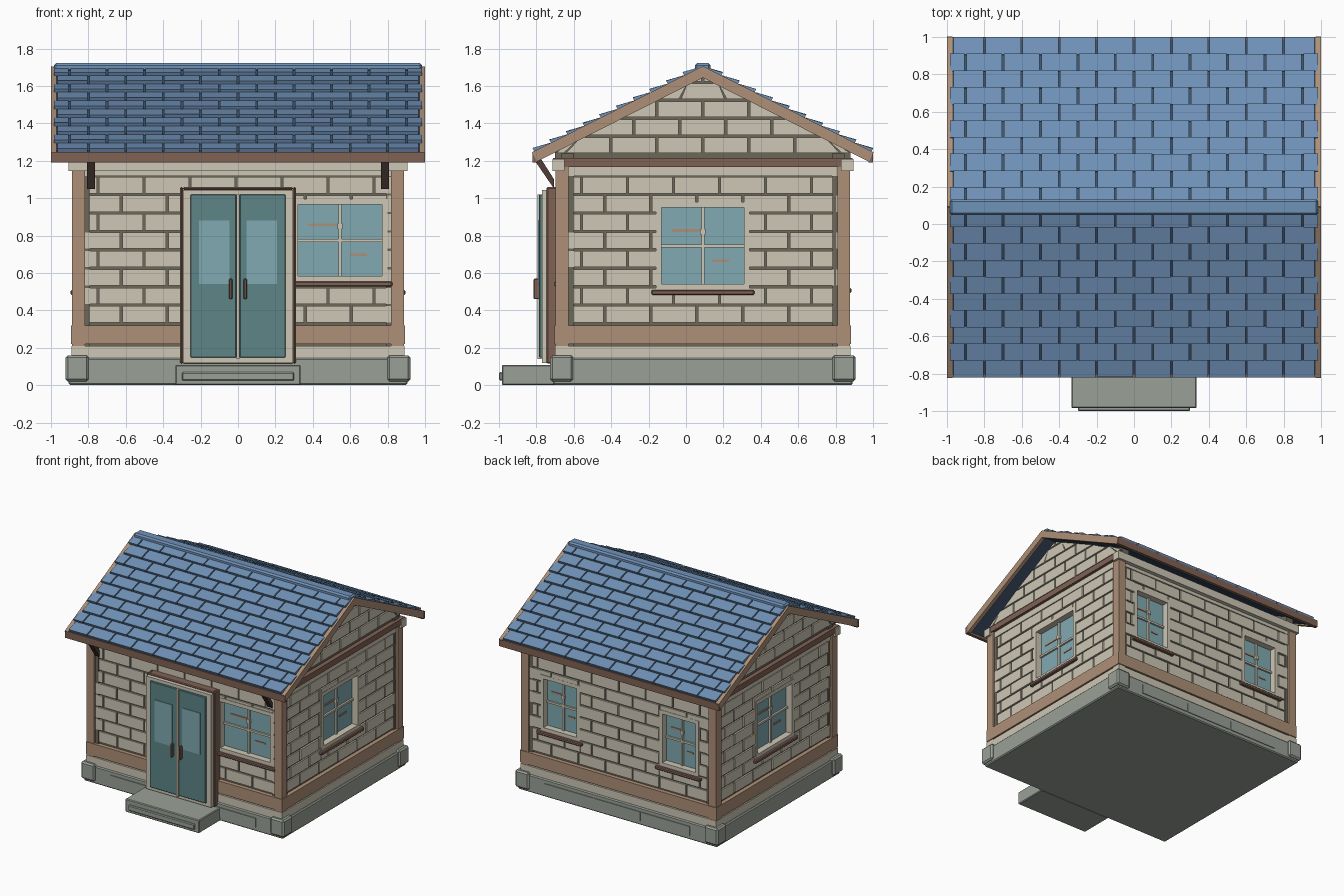
import bpy, bmesh, math, random
from mathutils import Vector

if "Cube" in bpy.data.objects:
    bpy.data.objects.remove(bpy.data.objects["Cube"])

random.seed(4)
CY = 0.09  # house centre in y


def mat(name, r, g, b):
    lin = lambda c: (c / 255 / 12.92) if c < 10 else ((c / 255 + 0.055) / 1.055) ** 2.4
    m = bpy.data.materials.new(name)
    m.diffuse_color = (lin(r), lin(g), lin(b), 1)
    m.use_nodes = True
    m.node_tree.nodes["Principled BSDF"].inputs["Base Color"].default_value = m.diffuse_color
    return m


CREAM = mat("cream_stone", 205, 199, 181)
MORTAR = mat("mortar", 108, 103, 89)
BLUE = mat("roof_blue", 112, 146, 184)
NAVY = mat("roof_gap_blue", 62, 82, 106)
STONE = mat("grey_stone", 154, 161, 151)
TIMBER = mat("timber", 174, 144, 119)
BROWN = mat("brown_trim", 128, 98, 84)
DARK = mat("dark_timber", 80, 61, 55)
GLASS = mat("window_glass", 128, 170, 177)
TEAL = mat("door_teal", 93, 133, 135)


class Frame:
    """Local plane: u to the right, v up, d outward."""
    def __init__(self, o, u, v=(0, 0, 1)):
        self.o, self.u, self.v = Vector(o), Vector(u).normalized(), Vector(v).normalized()
        self.n = self.u.cross(self.v)

    def at(self, u, v, d):
        return self.o + self.u * u + self.v * v + self.n * d


class Part:
    """Collects prisms into one object."""
    def __init__(self, name, material, bevel=0):
        self.name, self.material, self.bevel, self.bm = name, material, bevel, bmesh.new()

    def prism(self, f, pts, d0, d1):
        n = len(pts)
        tops = d1 if isinstance(d1, (list, tuple)) else [d1] * n
        lo = [self.bm.verts.new(f.at(u, v, d0)) for u, v in pts]
        hi = [self.bm.verts.new(f.at(u, v, t)) for (u, v), t in zip(pts, tops)]
        self.bm.faces.new(hi)
        self.bm.faces.new(lo[::-1])
        for i in range(n):
            j = (i + 1) % n
            self.bm.faces.new((lo[i], lo[j], hi[j], hi[i]))

    def rect(self, f, u0, u1, v0, v1, d0, d1):
        self.prism(f, [(u0, v0), (u1, v0), (u1, v1), (u0, v1)], d0, d1)

    def box(self, x0, x1, y0, y1, z0, z1):
        self.rect(Frame((0, 0, 0), (1, 0, 0)), x0, x1, z0, z1, -y1, -y0)

    def ring(self, f, r, t, d0, d1):
        a, b, c, e = r
        self.rect(f, a - t, a, c - t, e + t, d0, d1)
        self.rect(f, b, b + t, c - t, e + t, d0, d1)
        self.rect(f, a, b, c - t, c, d0, d1)
        self.rect(f, a, b, e, e + t, d0, d1)

    def done(self):
        bmesh.ops.recalc_face_normals(self.bm, faces=self.bm.faces)
        me = bpy.data.meshes.new(self.name)
        self.bm.to_mesh(me)
        me.materials.append(self.material)
        ob = bpy.data.objects.new(self.name, me)
        bpy.context.collection.objects.link(ob)
        if self.bevel:
            b = ob.modifiers.new("bevel", 'BEVEL')
            b.width, b.segments = self.bevel, 1


def subtract(r, holes):
    """Split a rectangle (u0,u1,v0,v1) around holes."""
    out = [r]
    for a, b, c, e in holes:
        nxt = []
        for u0, u1, v0, v1 in out:
            if u1 <= a or u0 >= b or v1 <= c or v0 >= e:
                nxt.append((u0, u1, v0, v1))
                continue
            m0, m1 = max(u0, a), min(u1, b)
            nxt += [(u0, a, v0, v1), (b, u1, v0, v1), (m0, m1, v0, c), (m0, m1, e, v1)]
        out = [q for q in nxt if q[1] - q[0] > 0.006 and q[3] - q[2] > 0.006]
    return out


# Walls: frame, half width, glass rectangles
FRONT = Frame((0, CY - 0.77, 0), (1, 0, 0))
RIGHT = Frame((0.87, CY, 0), (0, 1, 0))
BACK = Frame((0, CY + 0.77, 0), (-1, 0, 0))
LEFT = Frame((-0.87, CY, 0), (0, -1, 0))
side_win = [(-0.22, 0.22, 0.54, 0.95)]
walls = [(FRONT, 0.87, [(0.32, 0.77, 0.585, 0.965)]), (RIGHT, 0.77, side_win),
         (BACK, 0.87, [(-0.69, -0.39, 0.55, 0.95), (0.39, 0.69, 0.55, 0.95)]),
         (LEFT, 0.77, side_win)]

core, bricks = Part("wall_core", MORTAR), Part("wall_bricks", CREAM)
frames, sills = Part("window_frames", CREAM), Part("window_sills", BROWN, 0.006)
panes, streaks = Part("window_panes", GLASS), Part("window_catches", TIMBER)
cornice, boards = Part("cornice", CREAM), Part("base_boards", TIMBER)
bands, plinth_panels = Part("gable_bands", BROWN), Part("foundation_panels", STONE)
T, G = 0.03, 0.006

for f, hw, wins in walls:
    holes = [(a - T, b + T, c - T, e + T) for a, b, c, e in wins]
    gable = hw < 0.8
    for q in subtract((-hw, hw, 0.15, 1.24), holes):
        core.rect(f, *q, -0.08, -0.012)
    # running bond courses
    for row in range(8):
        z = 0.33 + row * 0.0985
        u = -hw - (0.125 if row % 2 else 0)
        while u < hw:
            r = (max(u + G, -hw), min(u + 0.246 - G, hw), z + G, z + 0.0985 - G)
            if r[1] - r[0] > 0.01:
                for q in subtract(r, holes):
                    bricks.rect(f, *q, -0.03, random.uniform(-0.003, 0.002))
            u += 0.246
    # gable triangle with clipped bricks
    if gable:
        half = lambda z: min(0.79, max(0, (1.655 - z) / 0.505))
        core.prism(f, [(-0.79, 1.2), (0.79, 1.2), (0.79, 1.256), (0, 1.655), (-0.79, 1.256)], -0.08, -0.012)
        for row in range(5):
            z0 = 1.235 + row * 0.096 + G
            z1 = min(z0 + 0.096 - 2 * G, 1.645)
            for k in range(-5, 5):
                u0 = k * 0.246 + (0.123 if row % 2 else 0) + G
                u1 = u0 + 0.246 - 2 * G
                clip = lambda u, z: (max(-half(z), min(half(z), u)), z)
                q = [clip(u0, z0), clip(u1, z0), clip(u1, z1), clip(u0, z1)]
                if q[1][0] - q[0][0] > 0.01:
                    bricks.prism(f, q, -0.03, 0)
    # windows
    for a, b, c, e in wins:
        m, h = (a + b) / 2, (c + e) / 2
        panes.rect(f, a, b, c, e, -0.07, -0.05)
        frames.ring(f, (a, b, c, e), T, -0.075, 0.003)
        frames.rect(f, m - 0.008, m + 0.008, c, e, -0.055, -0.035)
        frames.rect(f, a, b, h - 0.008, h + 0.008, -0.055, -0.035)
        frames.rect(f, m - 0.014, m + 0.014, h + 0.06, h + 0.09, -0.05, -0.03)
        s = b - a
        streaks.rect(f, a + 0.12 * s, m - 0.015, h + 0.075, h + 0.09, -0.05, -0.044)
        streaks.rect(f, m + 0.12 * s, m + 0.32 * s, h - 0.085, h - 0.072, -0.05, -0.044)
        sills.rect(f, a - 0.055, b + 0.055, c - 0.057, c - 0.03, -0.02, 0.025)
    # horizontal trim
    cornice.rect(f, -hw, hw, 1.118, 1.17, -0.03, 0.002)
    boards.rect(f, -hw - 0.02, hw + 0.02, 0.22, 0.32, -0.02, 0.022)
    if gable:
        bands.rect(f, -hw - 0.03, hw + 0.03, 1.168, 1.215, -0.02, 0.025)
    else:
        cornice.rect(f, -0.905, 0.905, 1.145, 1.21, -0.03, 0.035)
for p in (core, bricks, frames, sills, panes, streaks, cornice, boards, bands):
    p.done()

# Foundation with corner blocks, panels, plinth and entrance step
p = Part("foundation", STONE, 0.008)
p.box(-0.905, 0.905, CY - 0.8, CY + 0.8, 0, 0.145)
p.done()
p = Part("foundation_corners", STONE, 0.012)
posts = Part("corner_posts", TIMBER)
for sx in (-1, 1):
    for sy in (-1, 1):
        x, y = sx * 0.86, CY + sy * 0.755
        p.box(x - 0.062, x + 0.062, y - 0.062, y + 0.062, 0.02, 0.16)
        x, y = sx * 0.853, CY + sy * 0.753
        posts.box(x - 0.034, x + 0.034, y - 0.034, y + 0.034, 0.2, 1.2)
p.done()
posts.done()
for f in (FRONT, BACK):
    for a, b in ((-0.66, -0.22), (-0.21, 0.21), (0.22, 0.66)):
        plinth_panels.rect(f, a, b, 0.035, 0.11, 0.02, 0.036)
plinth_panels.done()
p = Part("plinth", CREAM)
p.box(-0.89, 0.89, CY - 0.79, CY + 0.79, 0.14, 0.21)
p.done()
p = Part("entrance_step", STONE, 0.006)
p.box(-0.335, 0.335, -0.985, -0.7, 0, 0.108)
p.box(-0.3, 0.3, -1.0, -0.97, 0.025, 0.07)
p.done()

# Double door
p = Part("door_surround", BROWN, 0.006)
p.ring(FRONT, (-0.295, 0.295, 0.13, 1.045), 0.014, -0.01, 0.065)
p.done()
p = Part("door_frame", CREAM)
p.rect(FRONT, -0.295, 0.295, 0.12, 1.045, -0.01, 0.09)
p.rect(FRONT, -0.009, 0.009, 0.14, 1.02, 0.08, 0.115)
p.done()
leaf, pane = Part("door_leaves", TEAL, 0.004), Part("door_panes", GLASS)
handle = Part("door_handles", BROWN, 0.005)
for s in (-1, 1):
    span = lambda a, b: sorted((s * a, s * b))
    leaf.rect(FRONT, *span(0.009, 0.255), 0.148, 1.02, 0.05, 0.105)
    pane.rect(FRONT, *span(0.045, 0.208), 0.54, 0.88, 0.1, 0.11)
    handle.rect(FRONT, *span(0.03, 0.047), 0.46, 0.57, 0.1, 0.135)
for p in (leaf, pane, handle):
    p.done()

# Roof: deck, tiles, barge boards, fascia
L = math.hypot(0.91, 0.46)
deck, tiles = Part("roof_deck", NAVY), Part("roof_tiles", BLUE)
barge, fascia = Part("barge_boards", TIMBER), Part("eave_fascia", BROWN)
for s in (-1, 1):
    f = Frame((0, CY + s * 0.91, 1.24), (-s, 0, 0), (0, -s * 0.91, 0.46))
    deck.rect(f, -0.975, 0.975, 0.01, L, -0.04, 0)
    for e in (-1, 1):
        a, b = sorted((e * 0.97, e * 1.0))
        barge.rect(f, a, b, 0, L, -0.05, 0.006)
    pitch = (L - 0.02) / 10
    for row in range(10):
        v = 0.012 + row * pitch
        end = 0.985 if row % 2 else 0.965
        for k in range(-6, 6):
            u = k * 0.2 + (0.1 if row % 2 else 0)
            a, b = max(u + 0.005, -end), min(u + 0.195, end)
            if b - a > 0.02:
                w = random.uniform(-0.002, 0.002)
                v1 = v + pitch - 0.004
                tiles.prism(f, [(a, v), (b, v), (b, v1), (a, v1)], -0.005,
                            (0.024 + w, 0.024 + w, 0.008, 0.008))
    y0, y1 = sorted((CY + s * 0.885, CY + s * 0.91))
    fascia.box(-1, 1, y0, y1, 1.19, 1.248)
for p in (deck, tiles, barge, fascia):
    p.done()
p = Part("ridge_cap", BLUE, 0.012)
p.box(-0.985, 0.985, CY - 0.042, CY + 0.042, 1.675, 1.722)
p.done()

# Diagonal eave brackets at the front
p = Part("eave_brackets", DARK)
side = Frame((0, 0, 0), (0, 1, 0))
for x in (-0.785, 0.785):
    p.prism(side, [(-0.705, 1.05), (-0.705, 1.1), (-0.775, 1.21), (-0.815, 1.21)], x - 0.021, x + 0.021)
p.done()
